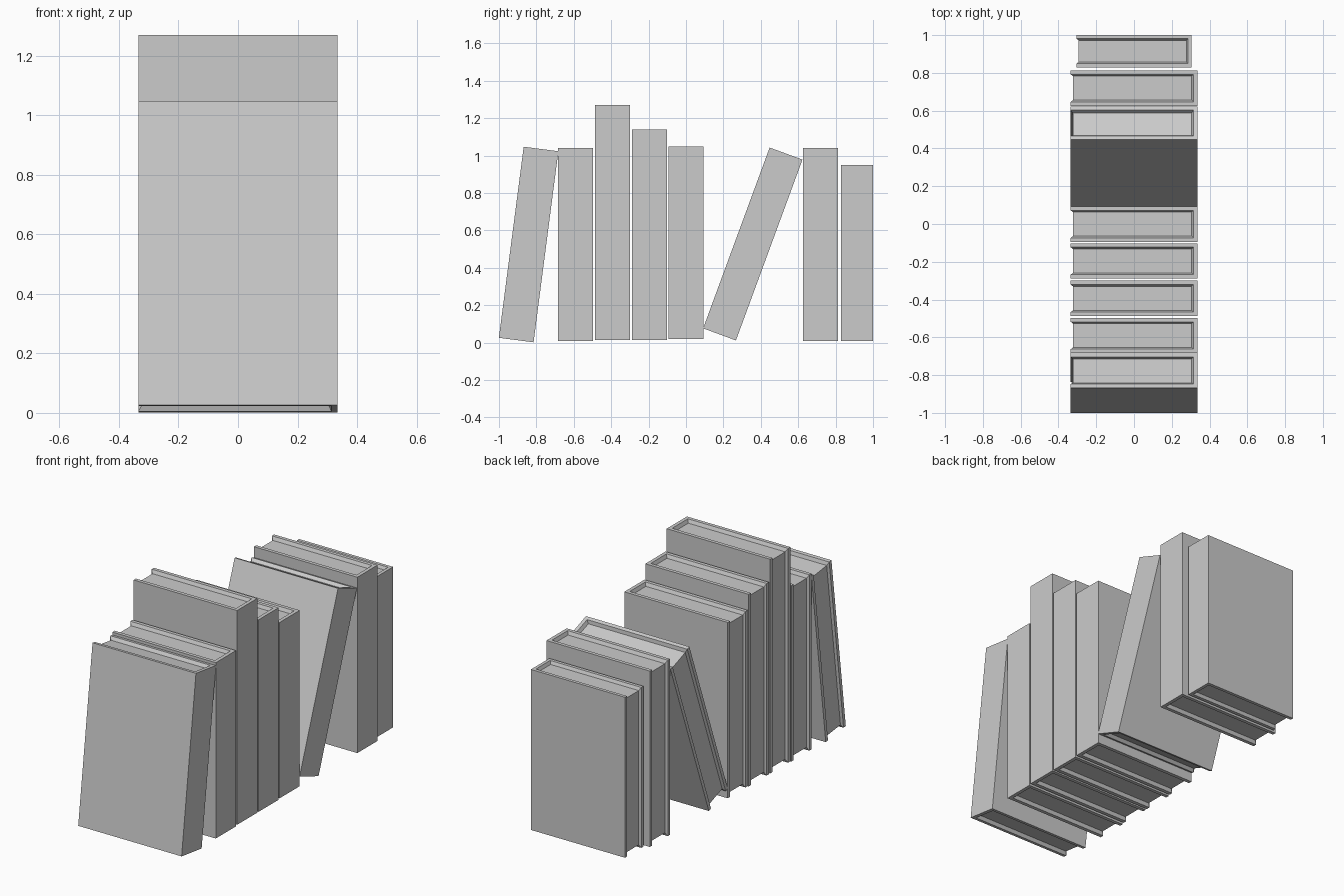
import bpy, bmesh, math
from mathutils import Matrix

if "Cube" in bpy.data.objects:
    bpy.data.objects.remove(bpy.data.objects["Cube"])


def book(name, y_right, z_base, height, scale=1.0, lean=0.0):
    """Hollow-edged hardback; spine on +x, pivot at its lower +y edge."""
    half, thick = 0.335 * scale, 0.187 * scale
    rim, page = 0.021 * scale, 0.030 * scale      # cover thickness at rim / at pages
    deep, fore = 0.020 * scale, 0.012 * scale     # page recess at ends / fore-edge
    bm = bmesh.new()

    def u_shape(x0, x1, y_in, z):
        return [bm.verts.new(p) for p in (
            (x0, -thick + y_in, z), (x1, -thick + y_in, z),
            (x1, -y_in, z), (x0, -y_in, z))]

    ends = []
    for z, zp in ((0, deep), (height, height - deep)):
        outer = u_shape(-half, half, 0, z)
        inner = u_shape(-half, half - rim, rim, z)
        pages = u_shape(-half + fore, half - page, page, zp)
        # U-shaped rim, sloping inner walls and page surface
        for i in range(3):
            bm.faces.new((outer[i], outer[i + 1], inner[i + 1], inner[i]))
            bm.faces.new((inner[i], inner[i + 1], pages[i + 1], pages[i]))
        bm.faces.new(pages)
        ends.append((outer, inner, pages))
    (o0, i0, p0), (o1, i1, p1) = ends
    # front cover, spine, back cover
    for i in range(3):
        bm.faces.new((o0[i], o0[i + 1], o1[i + 1], o1[i]))
    # fore-edge rims, inner walls and pages
    for k in (0, 3):
        bm.faces.new((o0[k], i0[k], i1[k], o1[k]))
        bm.faces.new((i0[k], p0[k], p1[k], i1[k]))
    bm.faces.new((p0[0], p0[3], p1[3], p1[0]))

    bmesh.ops.recalc_face_normals(bm, faces=bm.faces)
    bm.transform(Matrix.Translation((0, y_right, z_base))
                 @ Matrix.Rotation(-math.radians(lean), 4, 'X'))
    mesh = bpy.data.meshes.new(name)
    bm.to_mesh(mesh)
    bm.free()
    bpy.context.collection.objects.link(bpy.data.objects.new(name, mesh))


# Row of books from front to back
book("leaning_book_front", -0.815, 0.002, 1.03, lean=7.4)
book("upright_book_1", -0.497, 0.010, 1.03)
book("tall_book", -0.300, 0.015, 1.255)
book("medium_book", -0.102, 0.015, 1.125)
book("upright_book_2", 0.093, 0.020, 1.03)
book("leaning_book_back", 0.267, 0.012, 1.03, lean=20.2)
book("upright_book_3", 0.813, 0.010, 1.03)
book("small_book", 1.000, 0.010, 0.94, scale=0.91)
